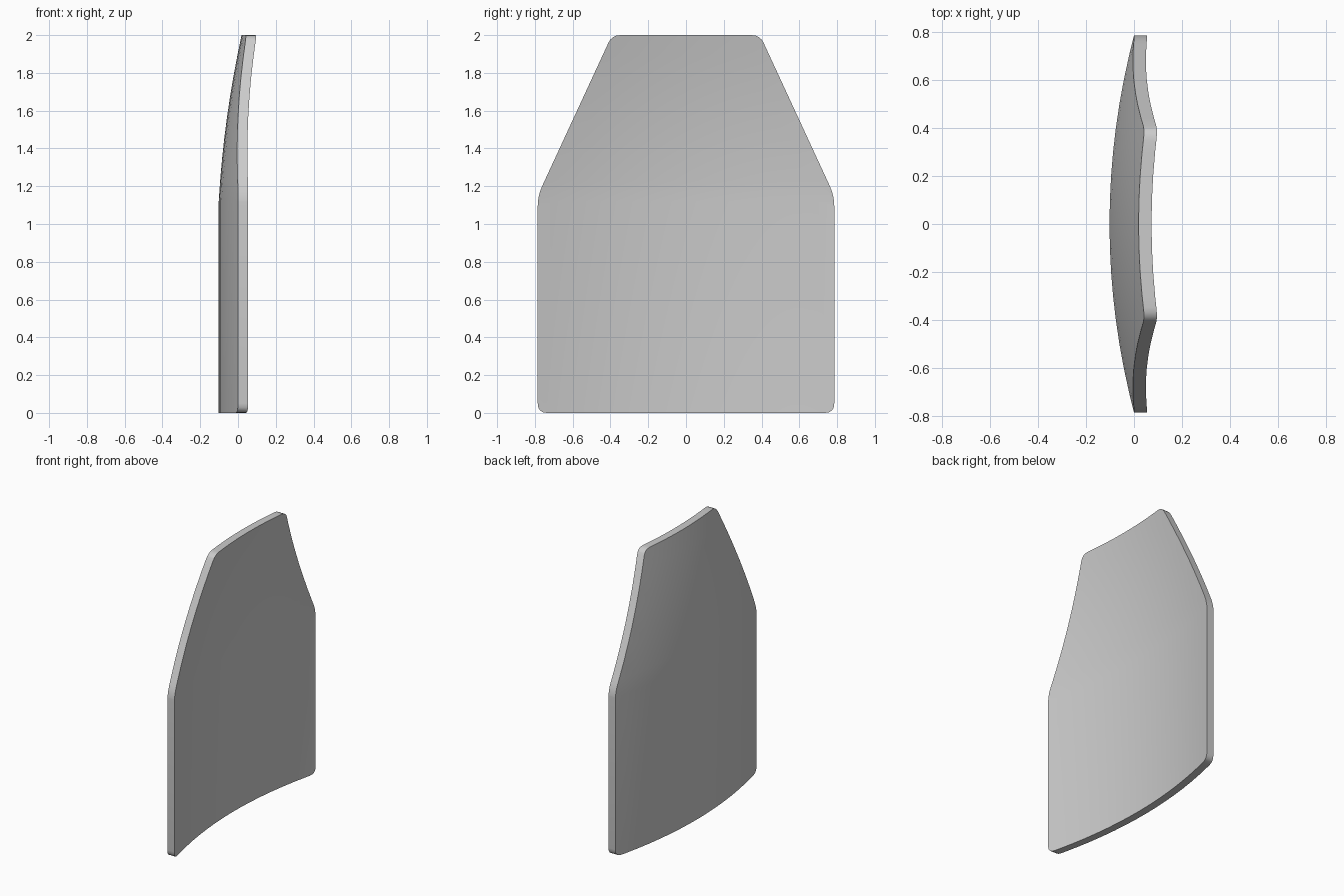
import bpy, bmesh
from mathutils import Vector

if "Cube" in bpy.data.objects:
    bpy.data.objects.remove(bpy.data.objects["Cube"])

HALF_W, THICK, BEND_Z = 0.785, 0.054, 1.12


def plate_x(y, z):
    """Inner surface: horizontal arc plus a bend above BEND_Z."""
    t = max(0.0, (z - BEND_Z) / (2 - BEND_Z))
    return -0.102 + 0.102 * (y / HALF_W) ** 2 + 0.051 * t + 0.070 * t * t


def rounded(corners, cuts, steps=4):
    """Round each corner of a closed polygon."""
    pts, n = [], len(corners)
    for i, cut in enumerate(cuts):
        c = Vector(corners[i])
        a = c + (Vector(corners[i - 1]) - c).normalized() * cut
        b = c + (Vector(corners[(i + 1) % n]) - c).normalized() * cut
        for k in range(steps + 1):
            s = k / steps
            pts.append(a * (1 - s) ** 2 + c * 2 * s * (1 - s) + b * s * s)
    return pts


# Flat outline in the y-z plane
right = [(HALF_W, 0), (HALF_W, 1.15), (0.392, 2)]
left = [(-y, z) for y, z in reversed(right)]
cuts = [0.05, 0.055, 0.045]
outline = rounded(right + left, cuts + cuts[::-1])

bm = bmesh.new()
bm.faces.new([bm.verts.new((0, p.x, p.y)) for p in outline])


def slice_plate(co, no):
    bmesh.ops.bisect_plane(bm, geom=bm.verts[:] + bm.edges[:] + bm.faces[:],
                           plane_co=co, plane_no=no, dist=1e-5)


# Cut into columns and rows so the sheet can curve
for i in range(-7, 8):
    slice_plate((0, i * 0.1, 0), (0, 1, 0))
for i in range(8):
    slice_plate((0, 0, BEND_Z + i * 0.11), (0, 0, 1))

# Curve the sheet, then give it thickness
for v in bm.verts:
    v.co.x = plate_x(v.co.y, v.co.z)
geo = bmesh.ops.extrude_face_region(bm, geom=bm.faces[:], use_keep_orig=True)
for g in geo["geom"]:
    if isinstance(g, bmesh.types.BMVert):
        g.co.x += THICK
bmesh.ops.recalc_face_normals(bm, faces=bm.faces[:])

mesh = bpy.data.meshes.new("curved_plate")
bm.to_mesh(mesh)
bm.free()
plate = bpy.data.objects.new("curved_plate", mesh)
bpy.context.collection.objects.link(plate)
bpy.context.view_layer.objects.active = plate
plate.select_set(True)
bpy.ops.object.shade_smooth_by_angle(angle=0.6)
